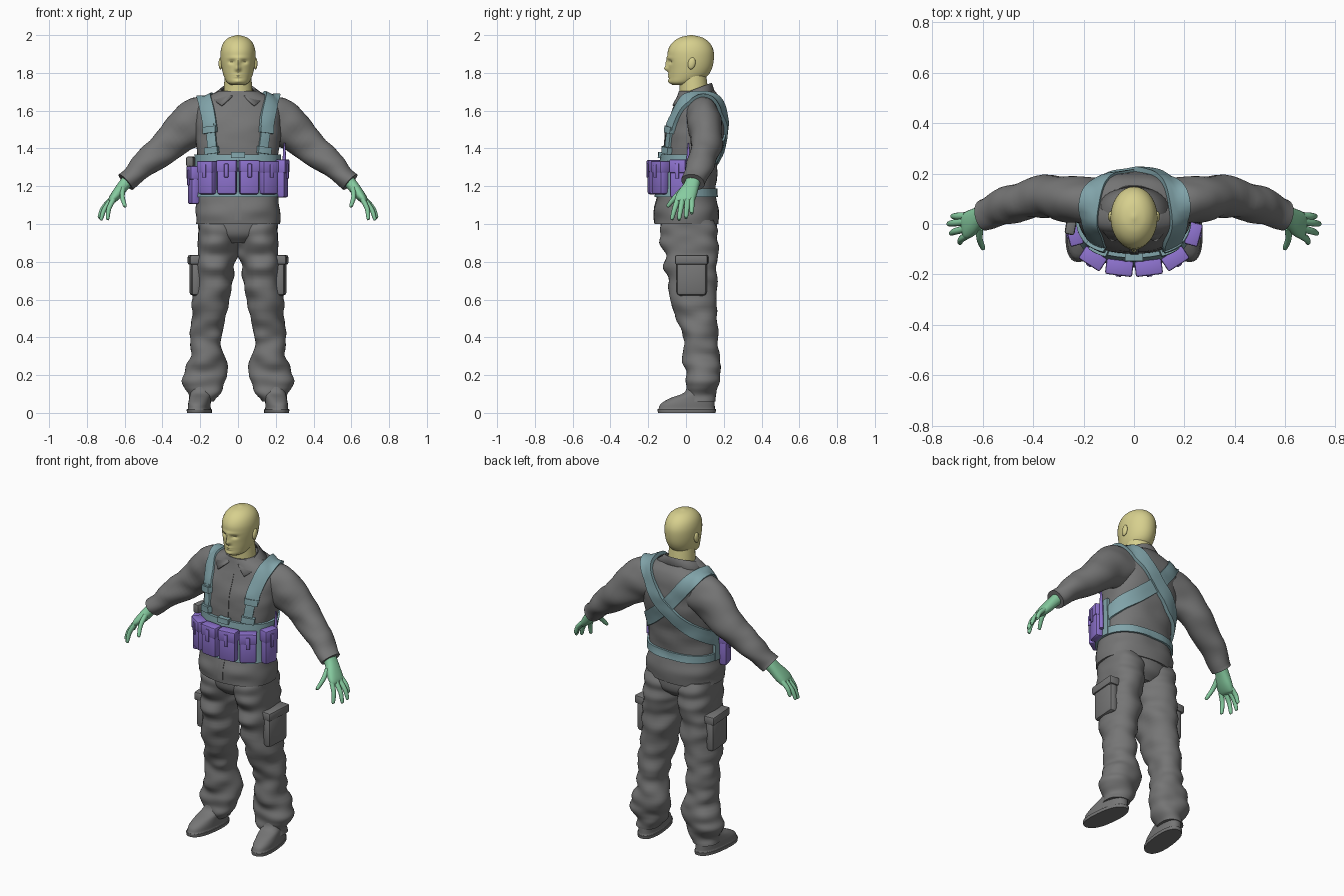
import bpy, bmesh, math
from math import copysign, cos, exp, pi, radians, sin
from mathutils import Matrix, Vector, noise
from mathutils.bvhtree import BVHTree

cube = bpy.data.objects.get("Cube")
if cube:
    bpy.data.objects.remove(cube)


def material(name, *rgb):
    m = bpy.data.materials.new(name)
    m.use_nodes = True
    m.diffuse_color = (*rgb, 1)
    m.node_tree.nodes["Principled BSDF"].inputs["Base Color"].default_value = (*rgb, 1)
    return m


CLOTH = material("grey cloth", .18, .18, .18)
SKIN = material("pale yellow skin", .68, .63, .27)
WEB = material("teal webbing", .22, .37, .4)
GLOVE = material("green glove", .24, .6, .35)
POUCH = material("purple pouch", .27, .17, .62)
SIDES = ((1, "left"), (-1, "right"))


def finish(bm, name, mat):
    bmesh.ops.recalc_face_normals(bm, faces=bm.faces)
    mesh = bpy.data.meshes.new(name)
    bm.to_mesh(mesh)
    bm.free()
    ob = bpy.data.objects.new(name, mesh)
    bpy.context.collection.objects.link(ob)
    mesh.materials.append(mat)
    bpy.ops.object.select_all(action='DESELECT')
    ob.select_set(True)
    bpy.context.view_layer.objects.active = ob
    bpy.ops.object.shade_smooth_by_angle(angle=radians(40))
    return ob


def skin(name, rings, mat):
    """Bridge closed rings of points and cap both ends."""
    bm = bmesh.new()
    rows = [[bm.verts.new(p) for p in ring] for ring in rings]
    n = len(rows[0])
    for a, b in zip(rows, rows[1:]):
        for k in range(n):
            bm.faces.new((a[k], a[(k + 1) % n], b[(k + 1) % n], b[k]))
    bm.faces.new(rows[0])
    bm.faces.new(rows[-1])
    return finish(bm, name, mat)


def spline(points, steps):
    p = [Vector(q) for q in points]
    p = [p[0] * 2 - p[1]] + p + [p[-1] * 2 - p[-2]]
    out = []
    for a, b, c, d in zip(p, p[1:], p[2:], p[3:]):
        for i in range(steps):
            t = i / steps
            out.append((b * 2 + (c - a) * t + (a * 2 - b * 5 + c * 4 - d) * t * t
                        + (b * 3 - a - c * 3 + d) * t ** 3) * .5)
    return out + [p[-2]]


def tangent(pts, i):
    a, b = pts[max(i - 1, 0)], pts[min(i + 1, len(pts) - 1)]
    return (Vector(b[:3]) - Vector(a[:3])).normalized()


def loft(name, rings, mat, side=1, sides=32, steps=6, power=2, flat=True, fold=0, tweak=None):
    """Sweep ellipses given as x, y, z, radius across, radius in depth."""
    pts, out = spline(rings, steps), []
    for i, p in enumerate(pts):
        c = Vector(p[:3])
        t = Vector((0, 0, 1)) if flat else tangent(pts, i)
        v = (Vector((0, 1, 0)) - t * t.y).normalized()
        u = v.cross(t)
        ring = []
        for k in range(sides):
            ca, sa = cos(2 * pi * k / sides), sin(2 * pi * k / sides)
            d = (u * p[3] * copysign(abs(ca) ** (2 / power), ca)
                 + v * p[4] * copysign(abs(sa) ** (2 / power), sa))
            q = c + d
            if fold:
                q += d.normalized() * fold * noise.noise(Vector((q.x * 8, q.y * 8, q.z * 15)))
            if tweak:
                q = tweak(q)
            ring.append(Vector((q.x * side, q.y, q.z)))
        out.append(ring)
    return skin(name, out, mat)


def box(name, loc, size, mat, rot=0, bevel=.01):
    bm = bmesh.new()
    bmesh.ops.create_cube(bm, size=1, matrix=Matrix.Diagonal((*size, 1)))
    bmesh.ops.bevel(bm, geom=bm.edges[:], offset=bevel, segments=2, profile=.5, affect='EDGES')
    bm.transform(Matrix.Translation(loc) @ Matrix.Rotation(radians(rot), 4, 'Z'))
    return finish(bm, name, mat)


# Head with modelled face, ears and neck: bumps are x, z, spread x, spread z, depth
FACE = ((0, 1.822, .013, .014, .022), (0, 1.85, .009, .02, .013), (0, 1.88, .05, .008, .005),
        (.034, 1.858, .015, .01, -.013), (-.034, 1.858, .015, .01, -.013),
        (0, 1.791, .02, .005, .006), (0, 1.779, .018, .005, .006), (0, 1.755, .02, .01, .006))


def face(q):
    if q.y < 0:
        q.y -= sum(d * exp(-((q.x - x) / sx) ** 2 - ((q.z - z) / sz) ** 2)
                   for x, z, sx, sz, d in FACE)
    return q


loft("head", [(0, -.03, 1.735, .035, .04), (0, -.014, 1.75, .058, .074), (0, .01, 1.78, .074, .1),
              (0, .022, 1.82, .085, .114), (0, .025, 1.87, .092, .122), (0, .025, 1.92, .091, .12),
              (0, .026, 1.96, .077, .098), (0, .027, 1.987, .048, .06), (0, .027, 2, .005, .006)],
     SKIN, sides=72, steps=8, tweak=face)
loft("neck", [(0, .045, 1.62, .082, .08), (0, .042, 1.7, .076, .076), (0, .035, 1.8, .07, .07)], SKIN)
for s, label in SIDES:
    bm = bmesh.new()
    bmesh.ops.create_uvsphere(bm, u_segments=16, v_segments=10, radius=1)
    bm.transform(Matrix.Translation((s * .092, .03, 1.85)) @ Matrix.Rotation(radians(-12), 4, 'X')
                 @ Matrix.Diagonal((.011, .02, .032, 1)))
    finish(bm, label + "_ear", SKIN)

# Jacket body and sleeves
body = [loft("jacket", [(0, .002, 1, .222, .165), (0, .004, 1.07, .224, .174), (0, .005, 1.16, .213, .152),
                        (0, .02, 1.3, .212, .146), (0, .038, 1.42, .222, .154), (0, .05, 1.52, .23, .153),
                        (0, .064, 1.6, .225, .136), (0, .066, 1.66, .185, .118), (0, .06, 1.705, .1, .094)],
             CLOTH, sides=48, power=2.3, fold=.008)]
for s, label in SIDES:
    body.append(loft(label + "_sleeve", [(.12, .09, 1.57, .1, .09), (.2, .095, 1.555, .118, .092),
                                         (.27, .1, 1.51, .115, .09), (.38, .108, 1.41, .087, .08),
                                         (.49, .076, 1.32, .07, .074), (.57, .045, 1.245, .054, .06),
                                         (.595, .038, 1.222, .052, .058)],
                     CLOTH, s, flat=False, fold=.012))

# Folded collar, open at the front
bm = bmesh.new()
rows = []
for i in range(33):
    f = i / 16 - 1
    hi, lo = f * radians(160), f * radians(143)
    c = cos(lo)
    rows.append([bm.verts.new(p) for p in (
        (.082 * sin(hi), .043 - .086 * -cos(hi), 1.705 + .03 * cos(hi)),
        (.09 * sin(hi), .043 + .094 * cos(hi), 1.713 + .035 * cos(hi)),
        (.145 * sin(lo), .045 + (.13 - .02 * c) * c, 1.682 + .01 * c - .07 * max(0, -c) ** 2))])
for a, b in zip(rows, rows[1:]):
    for k in range(2):
        bm.faces.new((a[k], a[k + 1], b[k + 1], b[k]))
collar = finish(bm, "collar", CLOTH)
collar.modifiers.new("thickness", 'SOLIDIFY').thickness = .01

# Trousers, cargo pockets and boots
loft("trouser_seat", [(0, .012, .9, .11, .1), (0, .014, .95, .19, .145), (0, .014, 1.04, .205, .15)],
     CLOTH, sides=48)
for s, label in SIDES:
    loft(label + "_trouser_leg", [(.108, .014, 1.02, .1, .14), (.108, .015, .95, .107, .15),
                                  (.115, .022, .85, .107, .143), (.125, .03, .75, .102, .135),
                                  (.137, .042, .6, .1, .118), (.158, .066, .45, .09, .098),
                                  (.165, .078, .35, .083, .092), (.17, .092, .22, .108, .095),
                                  (.176, .088, .15, .103, .086), (.187, .078, .09, .082, .076),
                                  (.19, .076, .06, .07, .07)],
         CLOTH, s, sides=40, steps=8, power=2.2, fold=.022)
    box(label + "_cargo_pocket", (s * .225, .03, .715), (.056, .16, .19), CLOTH, s * -4, .02)
    box(label + "_pocket_flap", (s * .228, .03, .81), (.066, .175, .05), CLOTH, s * -4, .01)
    loft(label + "_boot", [(.2, .004, 0, .063, .152), (.2, .004, .018, .064, .155),
                           (.2, .004, .022, .058, .149), (.2, .01, .05, .057, .142),
                           (.198, .036, .08, .056, .115), (.194, .072, .11, .058, .078),
                           (.19, .076, .17, .058, .07)],
         CLOTH, s, steps=3, power=2.4, tweak=lambda q: q + Vector((.1 * (.05 - q.y), 0, 0)))

# Gloves: palm, four fingers and thumb
for s, label in SIDES:
    loft(label + "_palm", [(.575, .04, 1.24, .034, .04), (.605, .03, 1.205, .031, .04),
                           (.64, .008, 1.16, .028, .05), (.665, -.008, 1.13, .021, .051),
                           (.678, -.013, 1.115, .01, .042)],
         GLOVE, s, sides=24, power=2.4, flat=False)
    fingers = (((.668, .032, 1.135), (.722, .03, 1.055), "little"),
               ((.675, .008, 1.128), (.738, .0, 1.03), "ring"),
               ((.672, -.02, 1.125), (.728, -.038, 1.02), "middle"),
               ((.66, -.044, 1.13), (.692, -.076, 1.022), "index"),
               ((.61, -.015, 1.185), (.598, -.1, 1.09), "thumb"))
    for a, b, finger in fingers:
        a, b = Vector(a), Vector(b)
        mid = a.lerp(b, .5) + Vector((.008, 0, .004))
        loft(f"{label}_{finger}_finger", [(*a, .014, .015), (*mid, .0125, .0135),
                                          (*a.lerp(b, .93), .0095, .01), (*b, .003, .003)],
             GLOVE, s, sides=12, steps=4, flat=False)

# Webbing laid on the clothing surface
verts, polys = [], []
for ob in body:
    polys += [[len(verts) + i for i in f.vertices] for f in ob.data.polygons]
    verts += [v.co.copy() for v in ob.data.vertices]
surface = BVHTree.FromPolygons(verts, polys)


def strap(name, path, width, mat=WEB, thick=.012, s=1):
    pts, rings = spline([(x * s, y, z) for x, y, z in path], 8), []
    for i, p in enumerate(pts):
        n = (p - Vector((p.x * .5, .05, min(p.z, 1.5)))).normalized()
        w = tangent(pts, i).cross(n).normalized()
        inner, outer = [], []
        for k in range(5):
            q = p + w * width * (k / 4 - .5)
            hit = surface.ray_cast(q + n * .1, -n, .25)[0]
            hit = q if hit is None else hit
            inner.append(hit - n * .006)
            outer.append(hit + n * thick)
        rings.append(inner + outer[::-1])
    return skin(name, rings, mat)


def hoop(z, start, end):
    angles = [radians(start + (end - start) * i / 12) for i in range(13)]
    return [(.215 * sin(a), .015 - .15 * cos(a), z) for a in angles]


strap("jacket_placket", [(0, -.13, 1.02), (0, -.12, 1.3), (0, -.1, 1.5), (0, -.07, 1.63)], .035, CLOTH, .003)
strap("belt_panel", hoop(1.255, -100, 100), .225, thick=.016)
strap("back_belt", hoop(1.165, 80, 280), .045)
strap("centre_clip", [(-.035, -.13, 1.365), (.035, -.13, 1.365)], .03, thick=.03)
for s, label in SIDES:
    strap(label + "_shoulder_strap",
          [(.16, -.1, 1.5), (.168, -.09, 1.56), (.186, -.03, 1.66), (.182, .07, 1.69), (.14, .16, 1.64),
           (.07, .2, 1.55), (0, .21, 1.47), (-.11, .19, 1.38), (-.2, .1, 1.31), (-.222, .02, 1.27)],
          .078, thick=.015 + .005 * s, s=s)
    strap(label + "_lower_strap", [(.132, -.11, 1.34), (.145, -.11, 1.43), (.162, -.1, 1.53)], .052, s=s)
    for n, z in enumerate((1.39, 1.5)):
        x = .14 + (z - 1.39) * .17
        strap(f"{label}_buckle_{n + 1}", [(x, -.11, z - .018), (x + .005, -.11, z + .018)], .075, thick=.026, s=s)


# Pouches around the front of the belt
def pouch(name, x, y, z, w, d, h, rot):
    box(name, (x, y, z), (w, d, h), POUCH, rot, .012)
    box(name + "_flap", (x, y, z + h * .33), (w + .006, d + .01, h * .36), POUCH, rot, .008)
    a = radians(rot)
    off = d * .5 + .006
    box(name + "_tab", (x + sin(a) * off, y - cos(a) * off, z + h * .2), (.022, .008, h * .4), POUCH, rot, .003)


for s, label in SIDES:
    pouch(label + "_front_pouch", s * .058, -.173, 1.247, .102, .052, .18, s * 7)
    pouch(label + "_outer_pouch", s * .163, -.137, 1.245, .094, .05, .175, s * 33)
    pouch(label + "_side_pouch", s * .236, -.04, 1.24 if s > 0 else 1.205, .085, .045, .2, s * 75)
loft("antenna", [(.243, .012, 1.18, .012, .012), (.245, .012, 1.33, .01, .01), (.246, .012, 1.43, .004, .004)],
     POUCH, sides=10, steps=2)
box("holster_grip", (-.25, -.005, 1.33), (.04, .075, .055), CLOTH, -10, .01)
